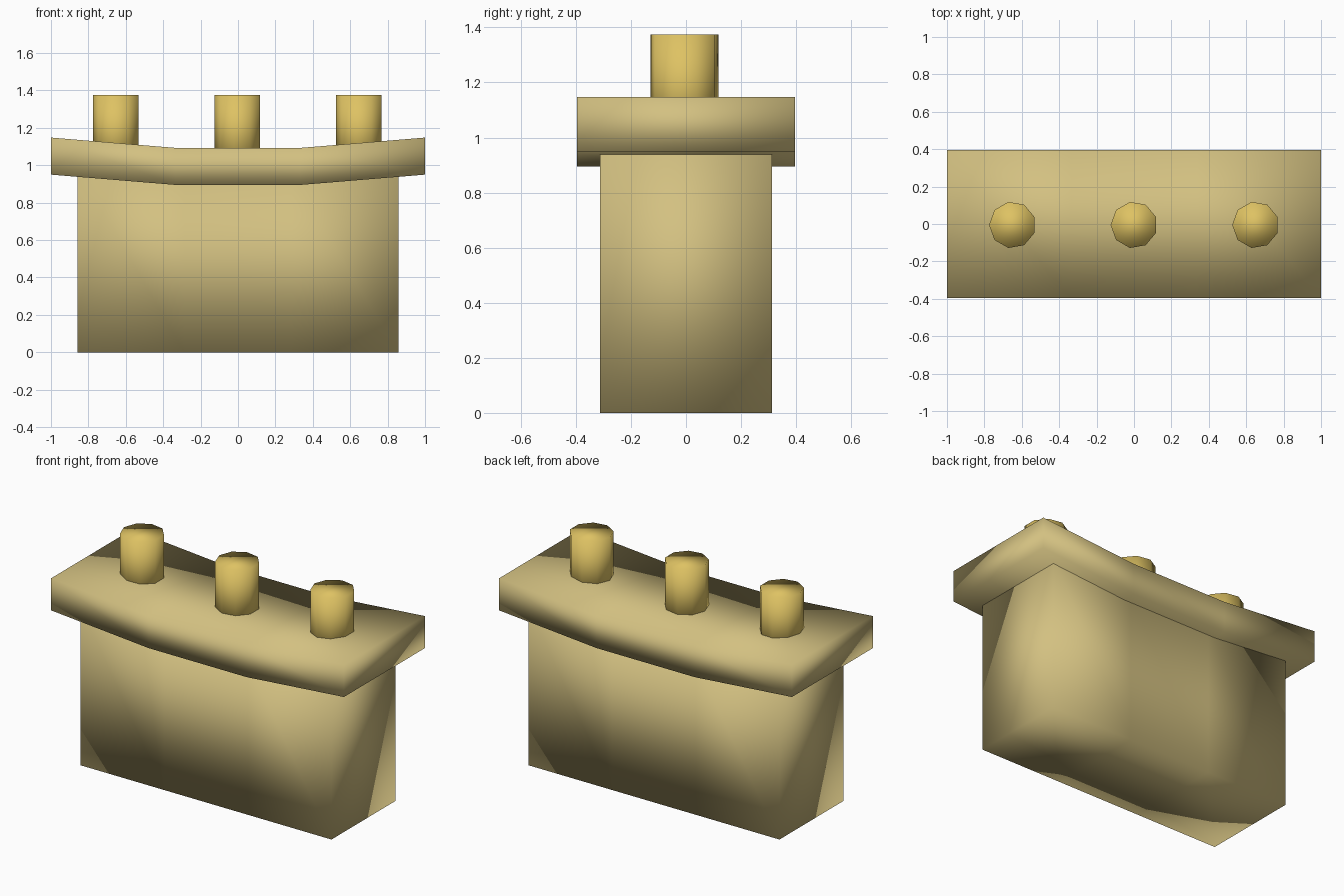
import bpy, bmesh, math

if "Cube" in bpy.data.objects:
    bpy.data.objects.remove(bpy.data.objects["Cube"])


def material(name, color):
    m = bpy.data.materials.new(name)
    m.diffuse_color = (*color, 1)
    m.use_nodes = True
    m.node_tree.nodes["Principled BSDF"].inputs["Base Color"].default_value = m.diffuse_color
    return m


stone = material("sandstone", (0.65, 0.53, 0.22))
clay = material("yellow_clay", (0.73, 0.54, 0.125))


def loft(name, rings, mat):
    """Join equal-length point rings into a closed, smooth-shaded solid."""
    bm = bmesh.new()
    vs = [[bm.verts.new(p) for p in r] for r in rings]
    n = len(vs[0])
    for a, b in zip(vs, vs[1:]):
        for i in range(n):
            j = (i + 1) % n
            bm.faces.new((a[i], a[j], b[j], b[i]))
    bm.faces.new(vs[0])
    bm.faces.new(vs[-1])
    bmesh.ops.recalc_face_normals(bm, faces=bm.faces)
    me = bpy.data.meshes.new(name)
    bm.to_mesh(me)
    bm.free()
    me.materials.append(mat)
    me.shade_smooth()
    ob = bpy.data.objects.new(name, me)
    bpy.context.collection.objects.link(ob)
    return ob


def section(x, half_y, z0, z1):
    return [(x, -half_y, z0), (x, half_y, z0), (x, half_y, z1), (x, -half_y, z1)]


# chimney stack: rectangular block whose top follows the sagging cap
loft("chimney_stack",
     [section(x, 0.312, 0, z) for x, z in
      ((-0.857, 0.98), (-0.286, 0.94), (0.286, 0.94), (0.857, 0.98))], stone)

# cap slab, bent upward at both ends
loft("cap_slab",
     [section(x, 0.395, z, z + 0.198) for x, z in
      ((-1, 0.95), (-0.335, 0.895), (0.335, 0.895), (1, 0.95))], stone)

# three nine-sided chimney pots
for k, cx in enumerate((-0.65, 0, 0.65)):
    angles = [math.pi + i * math.tau / 9 for i in range(9)]
    loft(f"chimney_pot_{k + 1}",
         [[(cx + 0.125 * math.cos(a), -0.005 + 0.125 * math.sin(a), z) for a in angles]
          for z in (1.0, 1.375)], clay)
